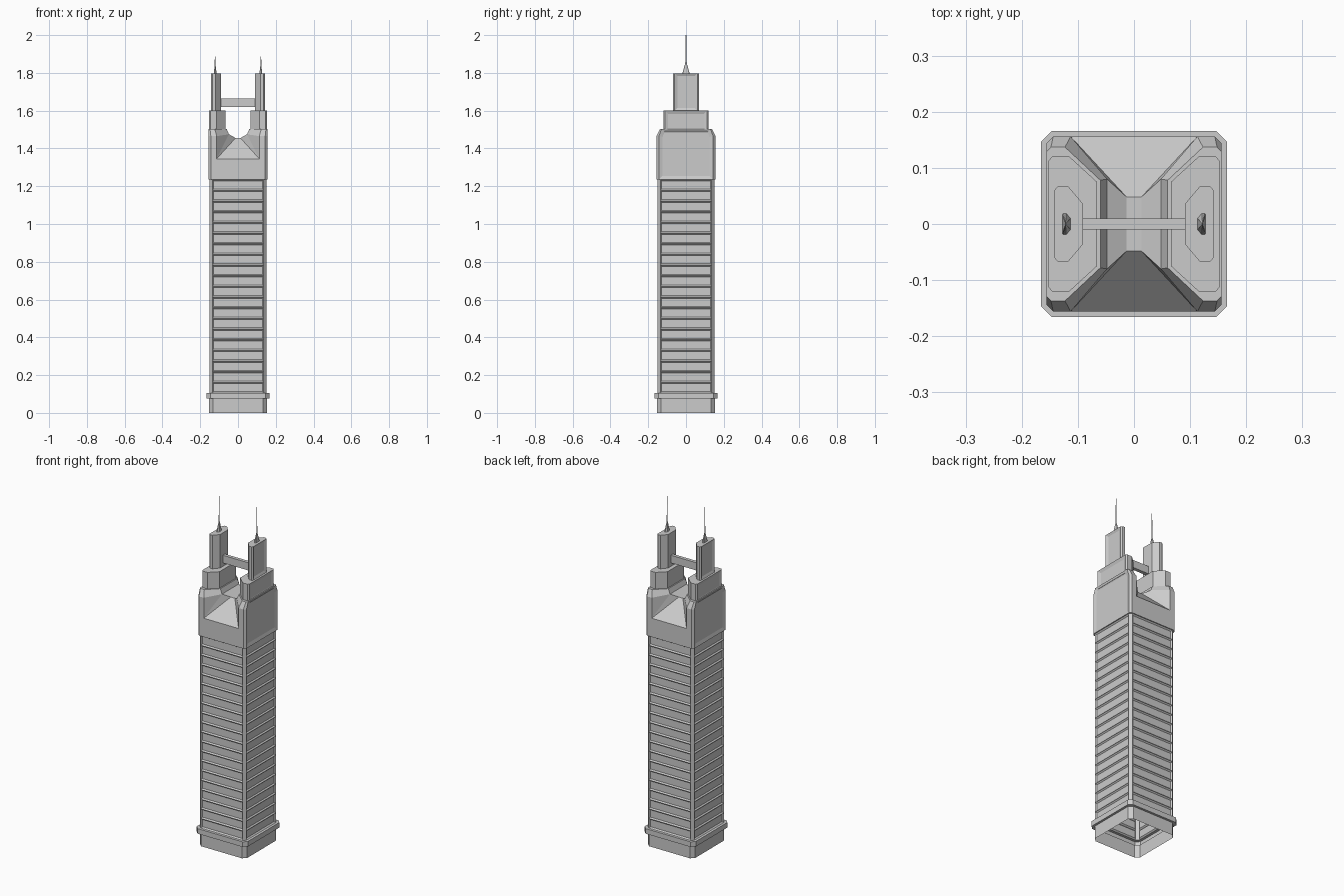
import bpy, bmesh

if "Cube" in bpy.data.objects:
    bpy.data.objects.remove(bpy.data.objects["Cube"])


def finish(bm, name, mirror=False):
    me = bpy.data.meshes.new(name)
    bm.to_mesh(me)
    bm.free()
    ob = bpy.data.objects.new(name, me)
    bpy.context.collection.objects.link(ob)
    if mirror:
        ob.modifiers.new("mirror", 'MIRROR').use_mirror_merge = False
    return ob


def loft(rings, caps=True):
    """Skin a stack of counter-clockwise rings of 3D points."""
    bm = bmesh.new()
    vs = [[bm.verts.new(p) for p in r] for r in rings]
    n = len(rings[0])
    for a, b in zip(vs, vs[1:]):
        for i in range(n):
            j = (i + 1) % n
            bm.faces.new((a[i], a[j], b[j], b[i]))
    if caps:
        bm.faces.new(vs[0][::-1])
        bm.faces.new(vs[-1])
    bm.normal_update()
    return bm


def recess(bm, faces, thickness, depth):
    bmesh.ops.inset_individual(bm, faces=faces, thickness=thickness,
                               depth=-depth, use_even_offset=True)


def octagon(h, c, z):
    k = h - c
    return [(x, y, z) for x, y in ((h, -k), (h, k), (k, h), (-k, h),
                                   (-h, k), (-h, -k), (-k, -h), (k, -h))]


# Shaft: open-bottomed shell with base, ledge and 20 window bands per side
Z0, Z1, ROWS = 0.105, 1.235, 20
rings = [octagon(.153, .02, 0), octagon(.153, .02, .075),
         octagon(.166, .02, .075), octagon(.166, .02, Z0)]
rings += [octagon(.151, .015, Z0 + (Z1 - Z0) * i / ROWS) for i in range(ROWS + 1)]
rings.append(octagon(.156, .012, Z1))
bm = loft(rings, caps=False)
bands = [f for f in bm.faces
         if f.calc_center_median().z > Z0 + .01
         and abs(f.normal.z) < .1 and max(abs(f.normal.x), abs(f.normal.y)) > .99]
recess(bm, bands, .007, .007)
finish(bm, "shaft")

# Crown: one quarter with a sloped notch and a saddle, repeated in all quadrants
P = dict(b0=(0, .156, 1.235), b1=(.144, .156, 1.235), b2=(.156, .144, 1.235), b3=(.156, 0, 1.235),
         m=(0, .156, 1.345), n=(.113, .156, 1.345),
         s0=(.113, .156, 1.465), s1=(.144, .156, 1.465), s2=(.156, .144, 1.465),
         p0=(.123, .137, 1.503), p1=(.148, .137, 1.503), p2=(.156, .129, 1.503), p3=(.156, 0, 1.503),
         q=(.06, .078, 1.503), q0=(.06, 0, 1.503), r=(.048, .08, 1.475), r0=(.048, 0, 1.475),
         a=(.013, .048, 1.455), a0=(.013, 0, 1.455), c=(0, .048, 1.455), c0=(0, 0, 1.455))
FACES = ("b0 b1 s1 s0 n m", "b1 b2 s2 s1", "b2 b3 p3 p2 s2", "s0 s1 p1 p0", "s1 s2 p2 p1",
         "p0 p1 p2 p3 q0 q", "q q0 r0 r", "r r0 a0 a", "a a0 c0 c", "m n a c",
         "s0 p0 q r", "n s0 r", "n r a")
bm = bmesh.new()
for sx in (1, -1):
    for sy in (1, -1):
        v = {k: bm.verts.new((x * sx, y * sy, z)) for k, (x, y, z) in P.items()}
        for f in FACES:
            bm.faces.new([v[k] for k in f.split()])
bmesh.ops.remove_doubles(bm, verts=bm.verts[:], dist=1e-4)
bmesh.ops.recalc_face_normals(bm, faces=bm.faces[:])
if max(bm.faces, key=lambda f: f.calc_center_median().x).normal.x < 0:
    bmesh.ops.reverse_faces(bm, faces=bm.faces[:])
bmesh.ops.dissolve_limit(bm, angle_limit=.01, verts=bm.verts[:], edges=bm.edges[:])
bm.normal_update()
recess(bm, [f for f in bm.faces if abs(f.normal.x) > .99 and abs(f.calc_center_median().x) > .15],
       .02, .006)
finish(bm, "crown")


def plan(half):
    """Symmetric footprint from the outer edge (+y half) inward."""
    return [(x, y) for x, y in half] + [(x, -y) for x, y in reversed(half)]


def block(name, foot, z0, z1, frame):
    bm = loft([[(x, y, z) for x, y in foot] for z in (z0, z1)])
    recess(bm, [f for f in bm.faces if f.normal.x > .99], frame, .006)
    finish(bm, name, True)


# Twin stepped turrets with a recessed panel on the outer side
upper = plan([(.142, .06), (.135, .068), (.118, .068), (.091, .036)])
block("lower_turret", plan([(.153, .112), (.146, .12), (.115, .12), (.067, .076)]), 1.49, 1.6, .018)
block("upper_turret", upper, 1.6, 1.797, .014)

# Spires: the turret footprint shrunk into a stepped needle
finish(loft([[(.122 + (x - .122) * s, y * s, z) for x, y in upper]
             for z, s in ((1.797, .28), (1.835, .13), (1.85, .06), (2.0, .02))]), "spire", True)

# Bridge between the turrets
finish(loft([[(x, y, z) for x, y in ((-.092, -.01), (.092, -.01), (.092, .01), (-.092, .01))]
             for z in (1.62, 1.665)]), "bridge")
